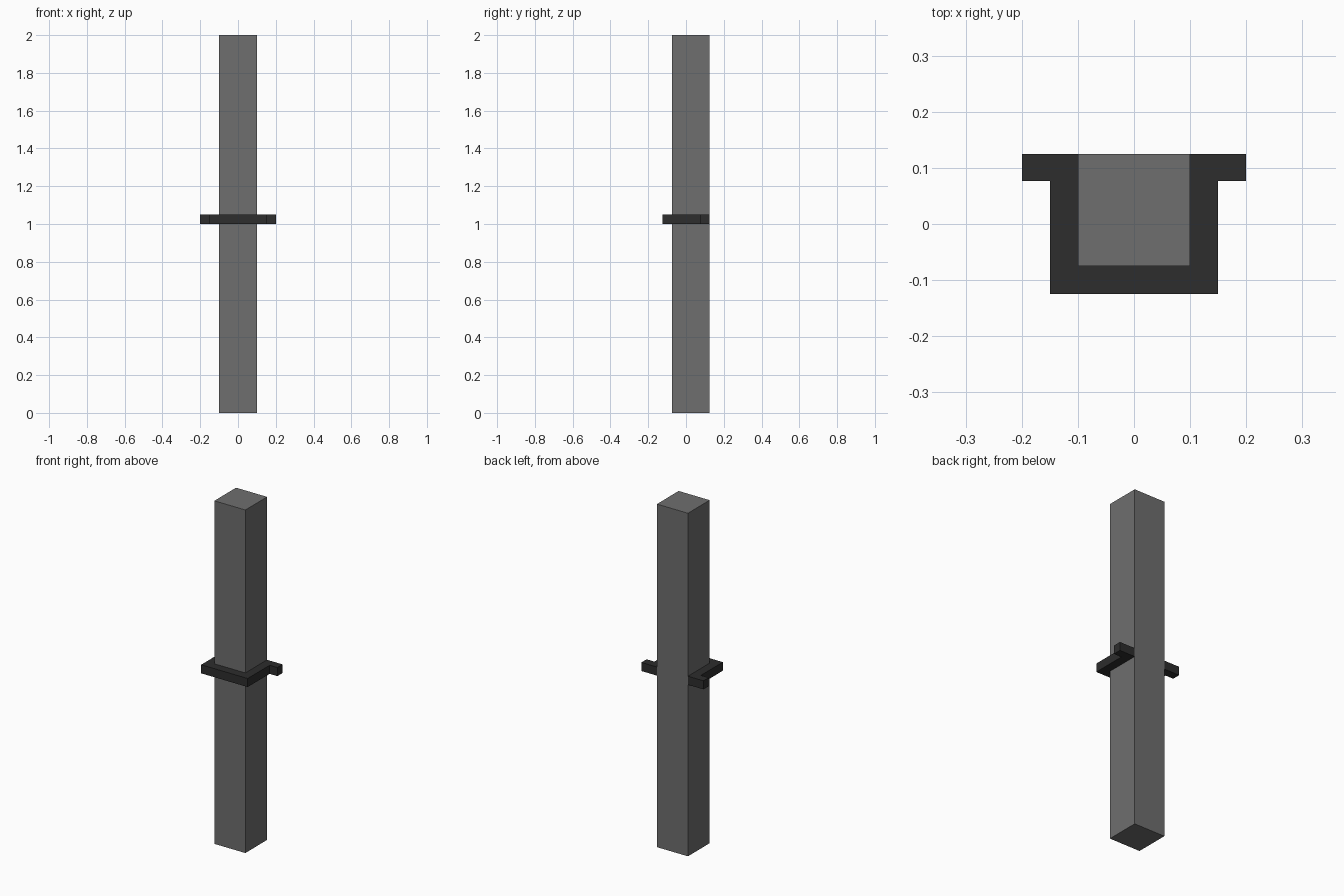
import bpy
import bmesh

if "Cube" in bpy.data.objects:
    bpy.data.objects.remove(bpy.data.objects["Cube"], do_unlink=True)


def make_material(name, value):
    mat = bpy.data.materials.new(name)
    mat.use_nodes = True
    color = (value, value, value, 1)
    mat.diffuse_color = color
    mat.node_tree.nodes["Principled BSDF"].inputs["Base Color"].default_value = color
    return mat


def extrude_profile(name, outline, bottom, top, mat):
    """Raise a closed, counter-clockwise outline into a flat-sided solid."""
    bm = bmesh.new()
    base = bm.faces.new([bm.verts.new((x, y, bottom)) for x, y in outline])
    raised = bmesh.ops.extrude_face_region(bm, geom=[base], use_keep_orig=True)["geom"]
    verts = [v for v in raised if isinstance(v, bmesh.types.BMVert)]
    bmesh.ops.translate(bm, verts=verts, vec=(0, 0, top - bottom))
    bmesh.ops.recalc_face_normals(bm, faces=bm.faces)
    mesh = bpy.data.meshes.new(name)
    bm.to_mesh(mesh)
    bm.free()
    mesh.materials.append(mat)
    obj = bpy.data.objects.new(name, mesh)
    bpy.context.collection.objects.link(obj)
    return obj


def mirrored(half):
    """Complete a right-half outline with its reflection across x = 0."""
    return half + [(-x, y) for x, y in reversed(half)]


post_grey = make_material("post grey", 0.156)
bracket_black = make_material("bracket dark grey", 0.026)

# Square post
extrude_profile("post", mirrored([(0.1, -0.075), (0.1, 0.125)]), 0, 2, post_grey)

# U-shaped clamp around the front and sides, with mounting ears at the back
clamp_half = [(0.15, -0.125), (0.15, 0.077), (0.2, 0.077),
              (0.2, 0.125), (0.1, 0.125), (0.1, -0.075)]
extrude_profile("mounting_bracket", mirrored(clamp_half), 1.0, 1.05, bracket_black)
